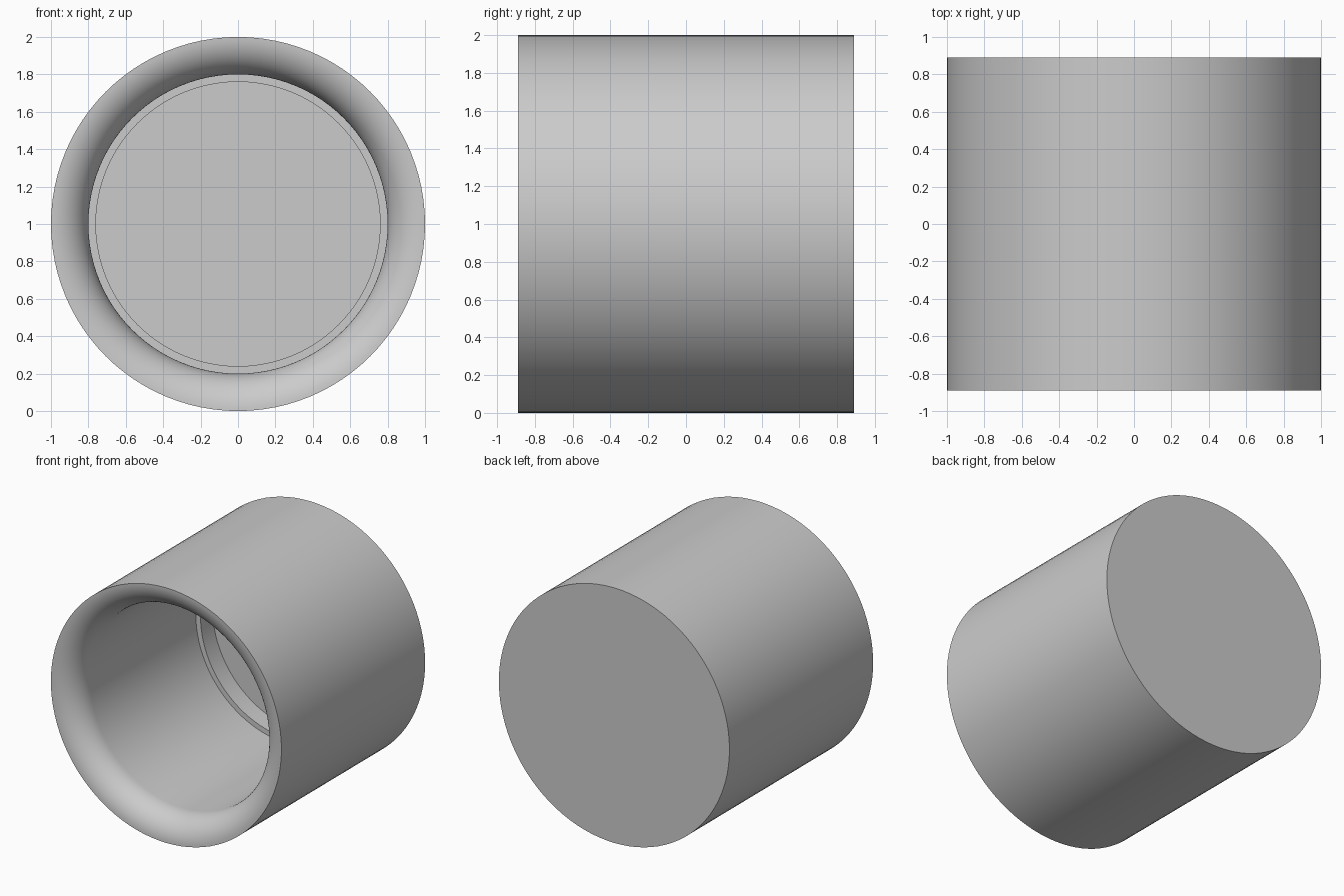
import bpy, bmesh, math
from mathutils import Vector

if "Cube" in bpy.data.objects:
    bpy.data.objects.remove(bpy.data.objects["Cube"], do_unlink=True)

SEGMENTS = 96
HALF = 0.89      # half of the length
OUTER = 1.0      # outer radius
BORE = 0.8       # main bore radius
RECESS = 0.76    # smaller bore behind the ledge
LIP = OUTER - BORE

grey = bpy.data.materials.new("light grey")
grey.use_nodes = True
colour = (0.6, 0.6, 0.6, 1)
grey.diffuse_color = colour
grey.node_tree.nodes["Principled BSDF"].inputs["Base Color"].default_value = colour

# Profile as (radius, y): back cap, outer wall, rounded lip, bore, ledge, floor
profile = [(0, HALF), (OUTER, HALF)]
for i in range(17):
    a = math.pi / 2 * i / 16
    profile.append((OUTER - LIP * math.sin(a), -HALF + LIP * (1 - math.cos(a))))
profile += [(BORE, 0.62), (RECESS, 0.62), (RECESS, 0.77), (0, 0.77)]

# Turn the profile around the y axis
bm = bmesh.new()
verts = [bm.verts.new((r, y, 0)) for r, y in profile]
edges = [bm.edges.new(pair) for pair in zip(verts, verts[1:])]
bmesh.ops.spin(bm, geom=verts + edges, cent=(0, 0, 0), axis=(0, 1, 0),
               angle=math.tau, steps=SEGMENTS, use_merge=True)
bmesh.ops.remove_doubles(bm, verts=bm.verts, dist=1e-5)
bmesh.ops.recalc_face_normals(bm, faces=bm.faces)
bmesh.ops.translate(bm, verts=bm.verts, vec=Vector((0, 0, OUTER)))

mesh = bpy.data.meshes.new("round_cup")
bm.to_mesh(mesh)
bm.free()
mesh.materials.append(grey)
cup = bpy.data.objects.new("round_cup", mesh)
bpy.context.collection.objects.link(cup)

# Smooth walls with sharp rims
bpy.ops.object.select_all(action="DESELECT")
cup.select_set(True)
bpy.context.view_layer.objects.active = cup
bpy.ops.object.shade_smooth_by_angle(angle=math.radians(30))
